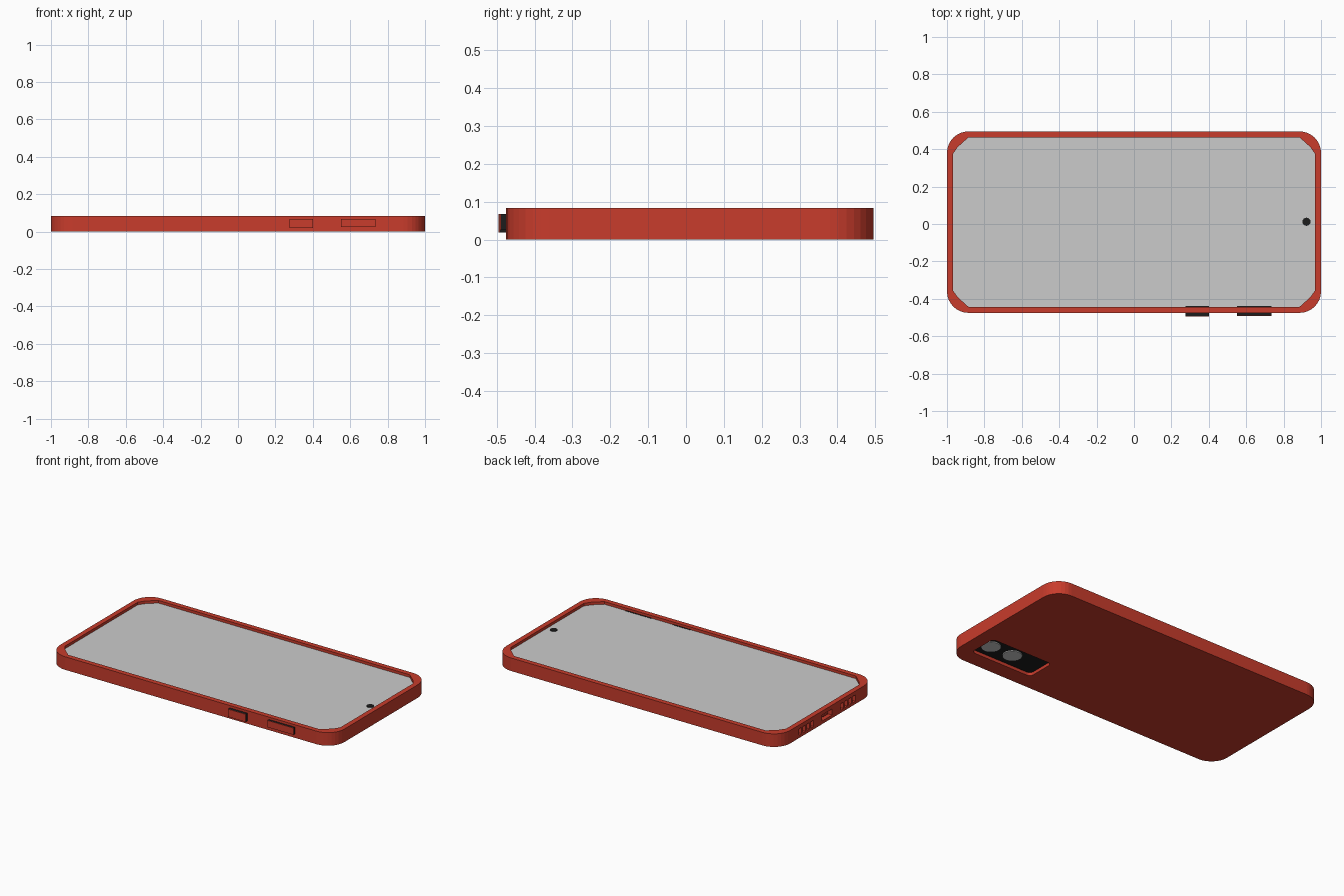
import bpy, bmesh, math

if "Cube" in bpy.data.objects:
    bpy.data.objects.remove(bpy.data.objects["Cube"])

CY = 0.01          # case centre in y (buttons stick out at the front)
H = 0.083          # case height


def material(name, rgb):
    m = bpy.data.materials.new(name)
    m.diffuse_color = (*rgb, 1)
    m.use_nodes = True
    m.node_tree.nodes["Principled BSDF"].inputs["Base Color"].default_value = m.diffuse_color
    return m


RED = material("red_shell", (0.58, 0.045, 0.025))
BLACK = material("black_plastic", (0.012, 0.012, 0.012))


def prism(name, pts, z0, z1, mat=None):
    bm = bmesh.new()
    face = bm.faces.new([bm.verts.new((x, y, z0)) for x, y in pts])
    up = bmesh.ops.extrude_face_region(bm, geom=[face])["geom"]
    bmesh.ops.translate(bm, vec=(0, 0, z1 - z0),
                        verts=[v for v in up if isinstance(v, bmesh.types.BMVert)])
    bmesh.ops.recalc_face_normals(bm, faces=bm.faces)
    me = bpy.data.meshes.new(name)
    bm.to_mesh(me)
    bm.free()
    ob = bpy.data.objects.new(name, me)
    bpy.context.collection.objects.link(ob)
    if mat:
        me.materials.append(mat)
    return ob


def rounded(x0, x1, y0, y1, r, n=8):
    pts = []
    corners = [(x1 - r, y1 - r), (x0 + r, y1 - r), (x0 + r, y0 + r), (x1 - r, y0 + r)]
    for i, (cx, cy) in enumerate(corners):
        for k in range(n + 1):
            a = math.pi / 2 * (i + k / n)
            pts.append((cx + r * math.cos(a), cy + r * math.sin(a)))
    return pts


def circle(cx, cy, r, n=24):
    return [(cx + r * math.cos(math.tau * k / n), cy + r * math.sin(math.tau * k / n))
            for k in range(n)]


def box(name, x0, x1, y0, y1, z0, z1, mat=None):
    return prism(name, [(x0, y0), (x1, y0), (x1, y1), (x0, y1)], z0, z1, mat)


def cut(target, cutter):
    cutter.hide_render = True
    mod = target.modifiers.new("cut", 'BOOLEAN')
    mod.operation = 'DIFFERENCE'
    mod.solver = 'EXACT'
    mod.object = cutter
    bpy.context.view_layer.objects.active = target
    bpy.ops.object.modifier_apply(modifier=mod.name)
    bpy.data.objects.remove(cutter)


# Opening outline with coarse cut corners, mirrored into four quadrants
q = [(0.968, 0.365), (0.942, 0.402), (0.885, 0.453)]
opening = (q + [(-x, y) for x, y in reversed(q)]
           + [(-x, -y) for x, y in q] + [(x, -y) for x, y in reversed(q)])
opening = [(x, y + CY) for x, y in opening]

# Case tray with cavity
case = prism("case", rounded(-1, 1, -0.475, 0.495, 0.115), 0, H, RED)
cut(case, prism("cavity_cutter", opening, 0.02, 0.2))

# Rear camera window
cut(case, prism("camera_cutter", rounded(0.47, 0.91, -0.37, -0.18, 0.025, 4), -0.05, 0.03))

# Speaker slots and charging port in the -x end
for side in (-1, 1):
    for k in range(4):
        y = CY + side * (0.15 + 0.04 * k - 0.0)
        cut(case, box("slot_cutter", -1.1, -0.95, y - 0.014, y + 0.014, 0.018, 0.058))
cut(case, box("port_cutter", -1.1, -0.95, CY - 0.05, CY + 0.05, 0.02, 0.058))
box("port_tongue", -0.99, -0.96, CY - 0.025, CY + 0.025, 0.034, 0.044, RED)

# Phone inside the case
prism("phone_body", opening, 0.02, 0.06, BLACK)
prism("screen", opening, 0.06, 0.066)
prism("front_camera", circle(0.922, 0.012, 0.022, 16), 0.06, 0.069, BLACK)

# Rear camera lenses
for x in (0.845, 0.685):
    prism("camera_lens", circle(x, -0.275, 0.058), 0.014, 0.022)

# Side buttons: dark base with red face
for name, x0, x1, z0, z1, y in (("power_button", 0.275, 0.40, 0.019, 0.068, -0.495),
                                ("volume_button", 0.55, 0.735, 0.025, 0.068, -0.491)):
    box(name + "_base", x0, x1, y + 0.003, -0.438, z0, z1, BLACK)
    box(name + "_face", x0, x1, y, y + 0.003, z0, z1, RED)
